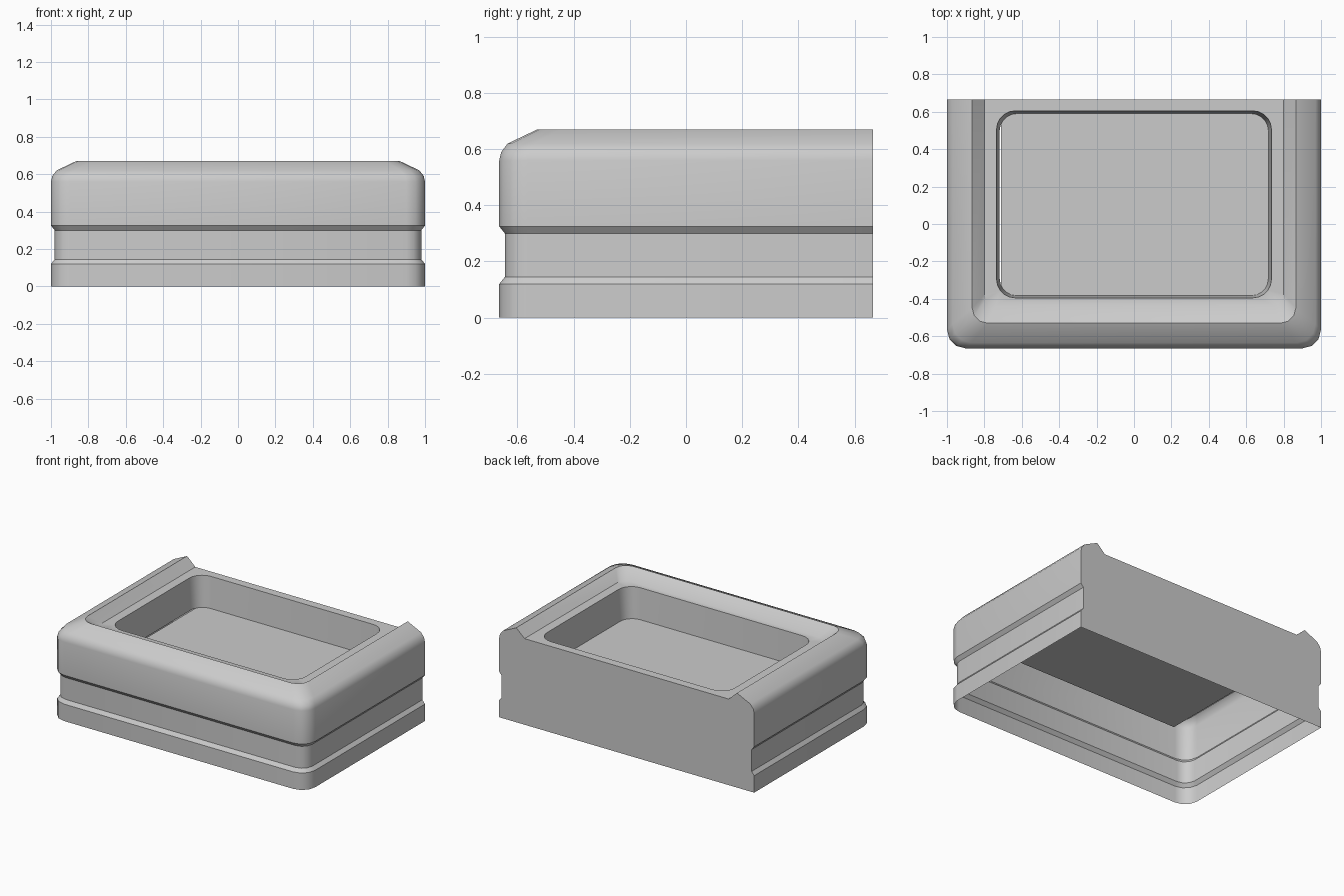
import bpy, bmesh, math

cube = bpy.data.objects.get("Cube")
if cube:
    bpy.data.objects.remove(cube)

BACK = 0.665

grey = bpy.data.materials.new("plain grey")
grey.use_nodes = True
colour = (0.6, 0.6, 0.6, 1)
grey.diffuse_color = colour
grey.node_tree.nodes["Principled BSDF"].inputs["Base Color"].default_value = colour


def finish(bm, name):
    mesh = bpy.data.meshes.new(name)
    bm.to_mesh(mesh)
    bm.free()
    mesh.materials.append(grey)
    obj = bpy.data.objects.new(name, mesh)
    bpy.context.collection.objects.link(obj)
    bpy.ops.object.select_all(action="DESELECT")
    obj.select_set(True)
    bpy.context.view_layer.objects.active = obj
    bpy.ops.object.shade_smooth_by_angle(angle=math.radians(32))
    return obj


def arc(cx, cy, r, start, steps):
    """Quarter circle, turning clockwise from the start angle."""
    angles = [math.radians(start - 90 * i / steps) for i in range(steps + 1)]
    return [(cx + r * math.cos(a), cy + r * math.sin(a)) for a in angles]


def u_ring(bm, half, front, r, z):
    """Open U outline: right side, rounded front, left side."""
    pts = [(half, BACK)] + arc(half - r, front + r, r, 0, 3)
    pts += arc(r - half, front + r, r, -90, 3) + [(-half, BACK)]
    return [bm.verts.new((x, y, z)) for x, y in pts]


def closed_ring(bm, half, front, back, r, z):
    pts = arc(half - r, front + r, r, 0, 5) + arc(r - half, front + r, r, -90, 5)
    pts += arc(r - half, back - r, r, 180, 5) + arc(half - r, back - r, r, 90, 5)
    return [bm.verts.new((x, y, z)) for x, y in pts]


def skin(bm, a, b, closed=False):
    n = len(a)
    for i in range(n if closed else n - 1):
        j = (i + 1) % n
        bm.faces.new((a[i], b[i], b[j], a[j]))


def loop_edges(bm, ring):
    return [bm.edges.get((v, ring[i - 1])) or bm.edges.new((v, ring[i - 1]))
            for i, v in enumerate(ring)]


# Shell profile: half width, front y, corner radius, height
profile = [
    (1.00, -0.665, 0.10, 0.00), (1.00, -0.665, 0.10, 0.12),
    (0.98, -0.645, 0.08, 0.145), (0.98, -0.645, 0.08, 0.30),
    (1.00, -0.665, 0.10, 0.325), (1.00, -0.665, 0.10, 0.56),
    (0.993, -0.658, 0.10, 0.59), (0.97, -0.635, 0.10, 0.62),
    (0.865, -0.53, 0.08, 0.67), (0.80, -0.435, 0.06, 0.61),
]
bm = bmesh.new()
rings = [u_ring(bm, *p) for p in profile]
for low, high in zip(rings, rings[1:]):
    skin(bm, low, high)

# Flat back wall following the profile
bm.faces.new([r[0] for r in rings] + [r[-1] for r in reversed(rings)])

# Top panel around the recess, then the recess walls
hole = closed_ring(bm, 0.735, -0.395, 0.605, 0.10, 0.61)
base = closed_ring(bm, 0.718, -0.383, 0.59, 0.09, 0.39)
edges = loop_edges(bm, rings[-1]) + loop_edges(bm, hole)
bmesh.ops.triangle_fill(bm, edges=edges, use_beauty=True, normal=(0, 0, 1))
skin(bm, hole, base, closed=True)
bmesh.ops.recalc_face_normals(bm, faces=bm.faces[:])
panel = [f for f in bm.faces if all(abs(v.co.z - 0.61) < 0.001 for v in f.verts)]
if panel[0].normal.z < 0:
    bmesh.ops.reverse_faces(bm, faces=bm.faces[:])
finish(bm, "body_shell")

# Plain rectangular floor under the recess
bm = bmesh.new()
corners = [(-0.71, -0.45), (0.73, -0.45), (0.73, 0.62), (-0.71, 0.62)]
bm.faces.new([bm.verts.new((x, y, 0.39)) for x, y in corners])
finish(bm, "recess_floor")
